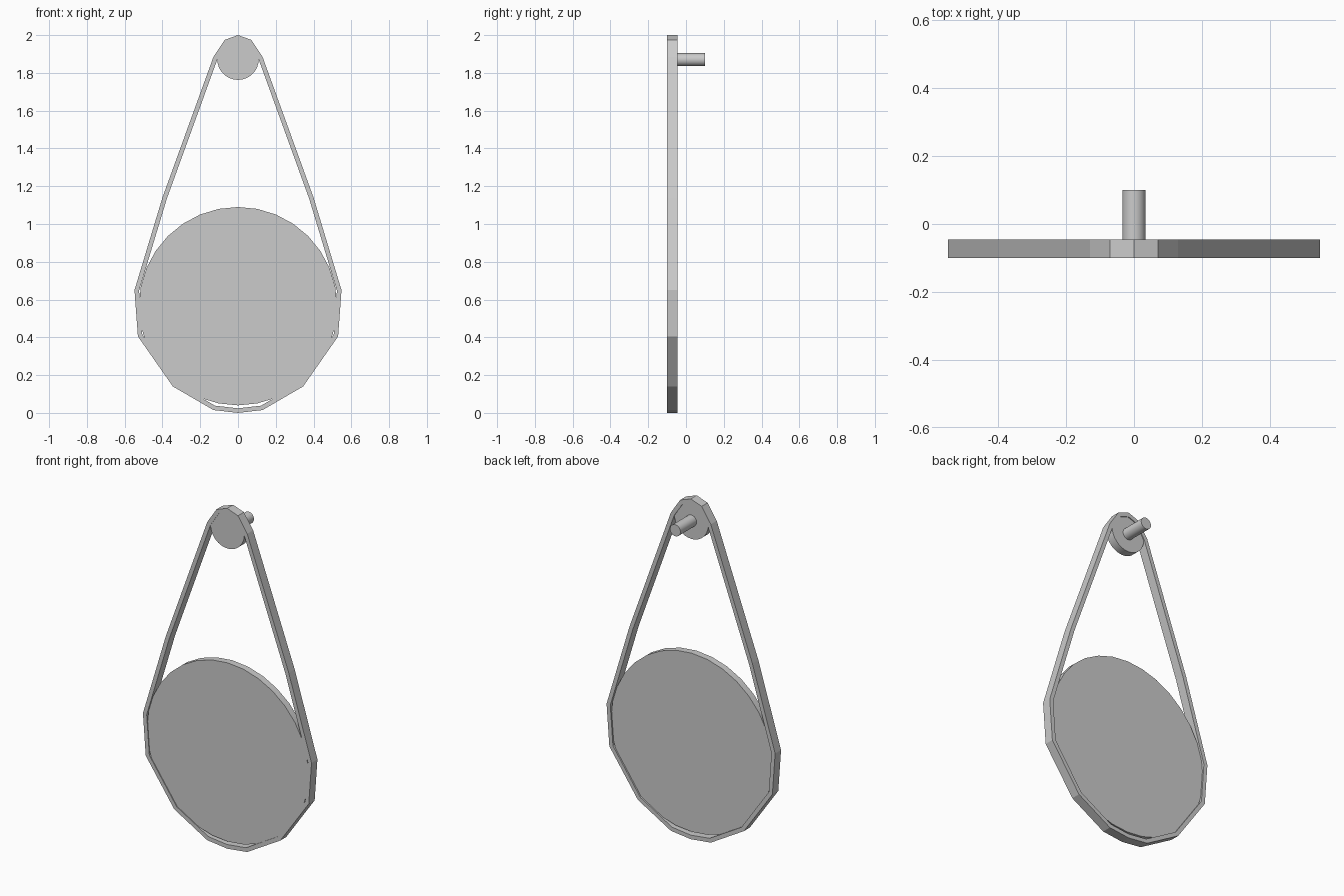
import bpy, bmesh, math
from mathutils import Vector

if "Cube" in bpy.data.objects:
    bpy.data.objects.remove(bpy.data.objects["Cube"])

grey = bpy.data.materials.new("plain grey")
grey.diffuse_color = (0.6, 0.6, 0.6, 1)
grey.use_nodes = True
grey.node_tree.nodes["Principled BSDF"].inputs["Base Color"].default_value = grey.diffuse_color


def finish(bm, name):
    bmesh.ops.recalc_face_normals(bm, faces=bm.faces)
    mesh = bpy.data.meshes.new(name)
    bm.to_mesh(mesh)
    bm.free()
    mesh.materials.append(grey)
    obj = bpy.data.objects.new(name, mesh)
    bpy.context.collection.objects.link(obj)
    return obj


def disc(name, radius, z, y0, y1, sides=32):
    """Solid round plate or rod lying along the y axis."""
    bm = bmesh.new()
    rings = []
    for y in (y0, y1):
        rings.append([bm.verts.new((radius * math.sin(2 * math.pi * i / sides), y,
                                    z + radius * math.cos(2 * math.pi * i / sides)))
                      for i in range(sides)])
    for ring in rings:
        bm.faces.new(ring)
    for i in range(sides):
        j = (i + 1) % sides
        f = bm.faces.new((rings[0][i], rings[0][j], rings[1][j], rings[1][i]))
        f.smooth = True
    obj = finish(bm, name)
    for e in obj.data.edges:  # keep the rims crisp
        a, b = (obj.data.vertices[v].co for v in e.vertices)
        e.use_edge_sharp = abs(a.y - b.y) < 1e-5
    return obj


def strap(name, half, thick, y0, y1):
    """Closed band: mirrored outline, offset inwards with mitred corners."""
    outer = [Vector(p) for p in half]
    outer += [Vector((-x, z)) for x, z in reversed(half[1:-1])]
    n = len(outer)
    inner = []
    for i, p in enumerate(outer):
        d0 = (p - outer[i - 1]).normalized()
        d1 = (outer[(i + 1) % n] - p).normalized()
        n0, n1 = Vector((d0.y, -d0.x)), Vector((d1.y, -d1.x))
        inner.append(p + (n0 + n1) * thick / (1 + n0.dot(n1)))
    bm = bmesh.new()
    loops = [[bm.verts.new((p.x, y, p.y)) for p in pts]
             for pts, y in ((outer, y0), (outer, y1), (inner, y1), (inner, y0))]
    for k in range(4):
        a, b = loops[k], loops[(k + 1) % 4]
        for i in range(n):
            j = (i + 1) % n
            bm.faces.new((a[i], a[j], b[j], b[i]))
    return finish(bm, name)


# Hanging strap around both discs
strap("hanging_strap",
      [(0, 2.0), (0.07, 1.975), (0.13, 1.885), (0.40, 1.14), (0.548, 0.65),
       (0.53, 0.405), (0.345, 0.14), (0.13, 0.015), (0, 0.0)],
      0.024, -0.10, -0.045)

# Round mirror plate, knob cap and wall peg
disc("mirror_plate", 0.525, 0.565, -0.095, -0.054)
disc("knob_cap", 0.11, 1.873, -0.098, -0.05)
disc("wall_peg", 0.034, 1.87, -0.07, 0.10)
